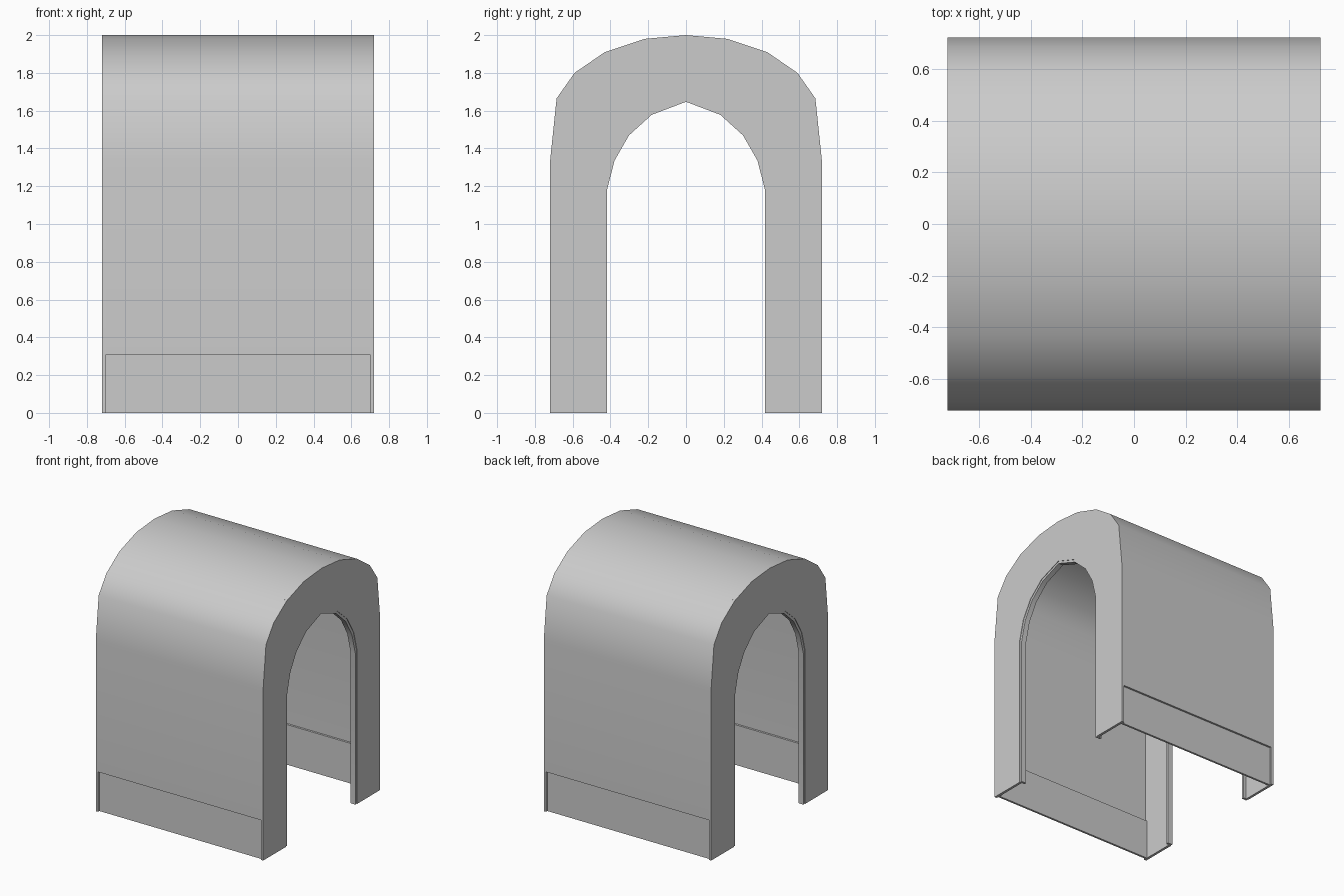
import bpy
import bmesh
import math

cube = bpy.data.objects.get("Cube")
if cube:
    bpy.data.objects.remove(cube, do_unlink=True)

grey = bpy.data.materials.new("light grey")
grey.use_nodes = True
grey.diffuse_color = (0.6, 0.6, 0.6, 1)
grey.node_tree.nodes["Principled BSDF"].inputs["Base Color"].default_value = (0.6, 0.6, 0.6, 1)

HALF = 0.72       # half length and half width
SHEET = 0.02      # end wall thickness
SKIRT_TOP = 0.31

# Half profiles (y, z) from the crown downwards
VAULT = [(0, 2), (0.22, 1.98), (0.43, 1.91), (0.59, 1.8), (0.685, 1.665), (HALF, 1.33)]
OPENING = [(0, 1.665), (0.19, 1.595), (0.315, 1.485), (0.395, 1.35), (0.437, 1.19)]


def arch(half, base):
    """Full arch outline from the -y foot over the crown to the +y foot."""
    side = half + [(half[-1][0], base)]
    return [(-y, z) for y, z in reversed(side)] + side[1:]


def inset(half, d):
    """Shrink a half profile by d at the sides and the crown."""
    wide, high = half[-1][0], half[0][1]
    return [(y * (1 - d / wide), z - d * z / high) for y, z in half]


def prism(name, outline, x0, x1):
    """Extrude a closed (y, z) outline along x."""
    bm = bmesh.new()
    face = bm.faces.new([bm.verts.new((x0, y, z)) for y, z in outline])
    ext = bmesh.ops.extrude_face_region(bm, geom=[face])
    moved = [v for v in ext["geom"] if isinstance(v, bmesh.types.BMVert)]
    bmesh.ops.translate(bm, verts=moved, vec=(x1 - x0, 0, 0))
    bmesh.ops.recalc_face_normals(bm, faces=bm.faces)
    mesh = bpy.data.meshes.new(name)
    bm.to_mesh(mesh)
    bm.free()
    mesh.materials.append(grey)
    obj = bpy.data.objects.new(name, mesh)
    bpy.context.collection.objects.link(obj)
    bpy.ops.object.select_all(action="DESELECT")
    obj.select_set(True)
    bpy.context.view_layer.objects.active = obj
    bpy.ops.object.shade_smooth_by_angle(angle=math.radians(36))
    return obj


def band(outer, inner, base):
    """Closed outline between two arches."""
    return arch(outer, base) + arch(inner, base)[::-1]


# Vaulted roof and side walls
inner_x = HALF - SHEET
prism("vault_shell", band(VAULT, inset(VAULT, 0.015), SKIRT_TOP), -inner_x, inner_x)

# End walls with arched openings, and the narrow lining inside each opening
for side, s in (("left", 1), ("right", -1)):
    prism(side + "_end_wall", band(VAULT, OPENING, 0), s * inner_x, s * HALF)
    prism(side + "_opening_lining", band(OPENING, inset(OPENING, 0.018), 0),
          s * (HALF - 0.045), s * (HALF - 0.004))

# Recessed skirting panels along the long sides
for side, s in (("front", -1), ("back", 1)):
    y0, y1 = s * 0.688, s * 0.704
    prism(side + "_skirt", [(y0, 0), (y1, 0), (y1, SKIRT_TOP + 0.002), (y0, SKIRT_TOP + 0.002)],
          -inner_x, inner_x)
